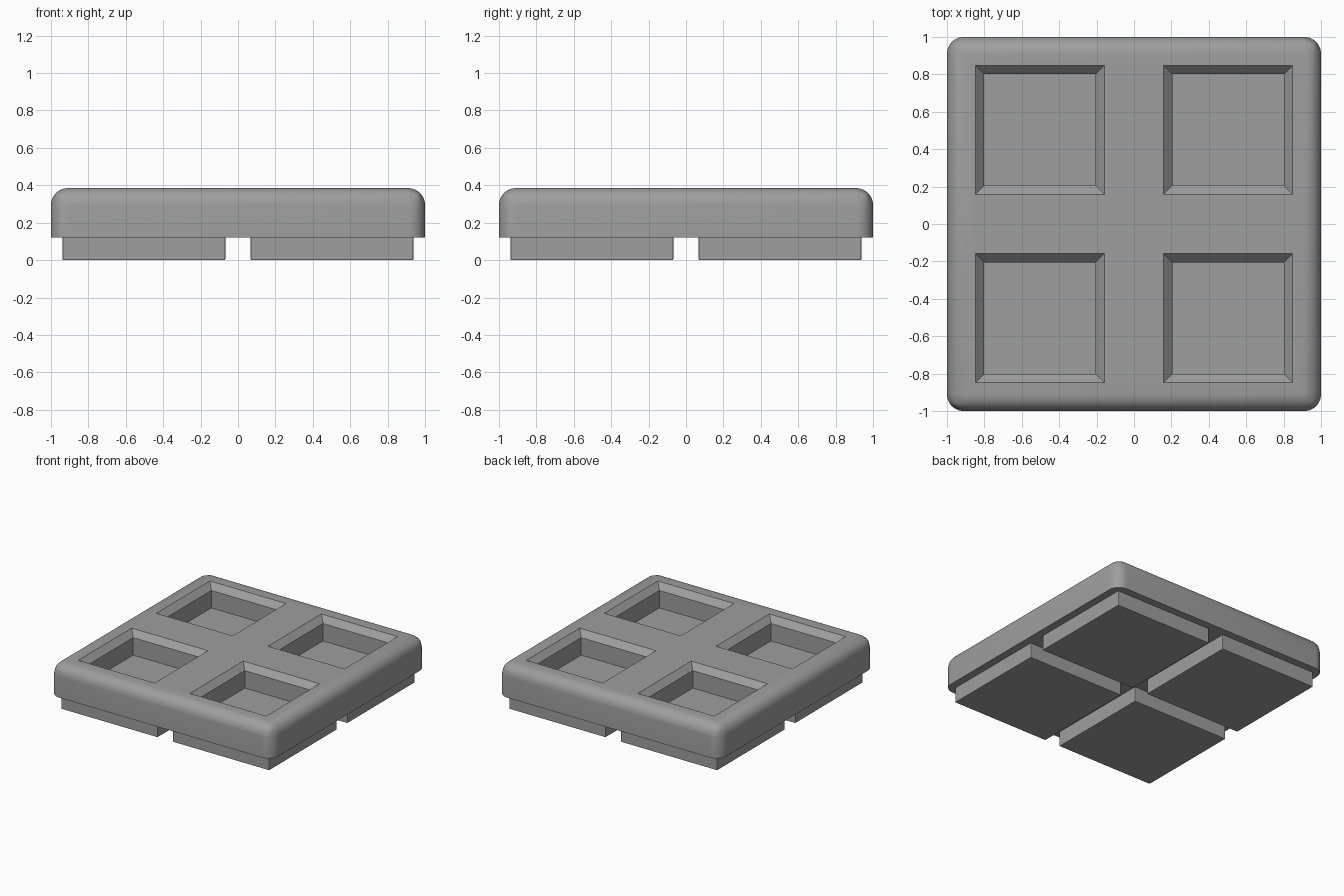
import bpy, bmesh

if "Cube" in bpy.data.objects:
    bpy.data.objects.remove(bpy.data.objects["Cube"])

grey = bpy.data.materials.new("grey")
grey.diffuse_color = (0.345, 0.345, 0.345, 1)
grey.use_nodes = True
grey.node_tree.nodes["Principled BSDF"].inputs["Base Color"].default_value = grey.diffuse_color

TOP, UNDER, FLOOR = 0.385, 0.122, 0.195
CORNERS = [(x, y) for x in (-1, 1) for y in (-1, 1)]


def stack(name, centre, levels, radius=0, segments=1, keep_low=True):
    """Square block through (z, half width) levels; bevels all edges but one end ring."""
    bm = bmesh.new()
    rings = [[bm.verts.new((centre[0] + h * x, centre[1] + h * y, z))
              for x, y in ((-1, -1), (1, -1), (1, 1), (-1, 1))] for z, h in levels]
    bm.faces.new(rings[0][::-1])
    bm.faces.new(rings[-1])
    for a, b in zip(rings, rings[1:]):
        for i in range(4):
            j = (i + 1) % 4
            bm.faces.new((a[i], a[j], b[j], b[i]))
    if radius:
        sharp = set(rings[0] if keep_low else rings[-1])
        edges = [e for e in bm.edges if not all(v in sharp for v in e.verts)]
        bmesh.ops.bevel(bm, geom=edges, offset=radius, segments=segments,
                        profile=0.5, affect='EDGES')
    bmesh.ops.recalc_face_normals(bm, faces=bm.faces)
    mesh = bpy.data.meshes.new(name)
    bm.to_mesh(mesh)
    bm.free()
    mesh.materials.append(grey)
    ob = bpy.data.objects.new(name, mesh)
    bpy.context.collection.objects.link(ob)
    return ob


# Rounded slab with a sharp lower rim
slab = stack("slab", (0, 0), [(UNDER, 1), (TOP, 1)], 0.09, 10)

# Four pockets with chamfered rims, cut from the top
for x, y in CORNERS:
    c = 0.503
    cutter = stack("pocket_cutter", (c * x, c * y),
                   [(FLOOR, 0.298), (TOP - 0.048, 0.298), (TOP, 0.344), (TOP + 0.1, 0.344)])
    cutter.hide_render = True
    cutter.hide_set(True)
    cut = slab.modifiers.new("pocket", 'BOOLEAN')
    cut.operation = 'DIFFERENCE'
    cut.solver = 'EXACT'
    cut.object = cutter

# Apply the cuts and drop the cutters
graph = bpy.context.evaluated_depsgraph_get()
cut_mesh = bpy.data.meshes.new_from_object(slab.evaluated_get(graph))
slab.modifiers.clear()
slab.data = cut_mesh
for ob in [o for o in bpy.data.objects if o.name.startswith("pocket_cutter")]:
    bpy.data.objects.remove(ob)

# Four square feet under the slab
for x, y in CORNERS:
    stack("foot", (0.503 * x, 0.503 * y), [(0, 0.435), (UNDER, 0.435)], 0.005, 2, False)

# Smooth the rounded rim, keep the pocket edges sharp
bpy.ops.object.select_all(action='DESELECT')
slab.select_set(True)
bpy.context.view_layer.objects.active = slab
bpy.ops.object.shade_smooth_by_angle(angle=0.52)
